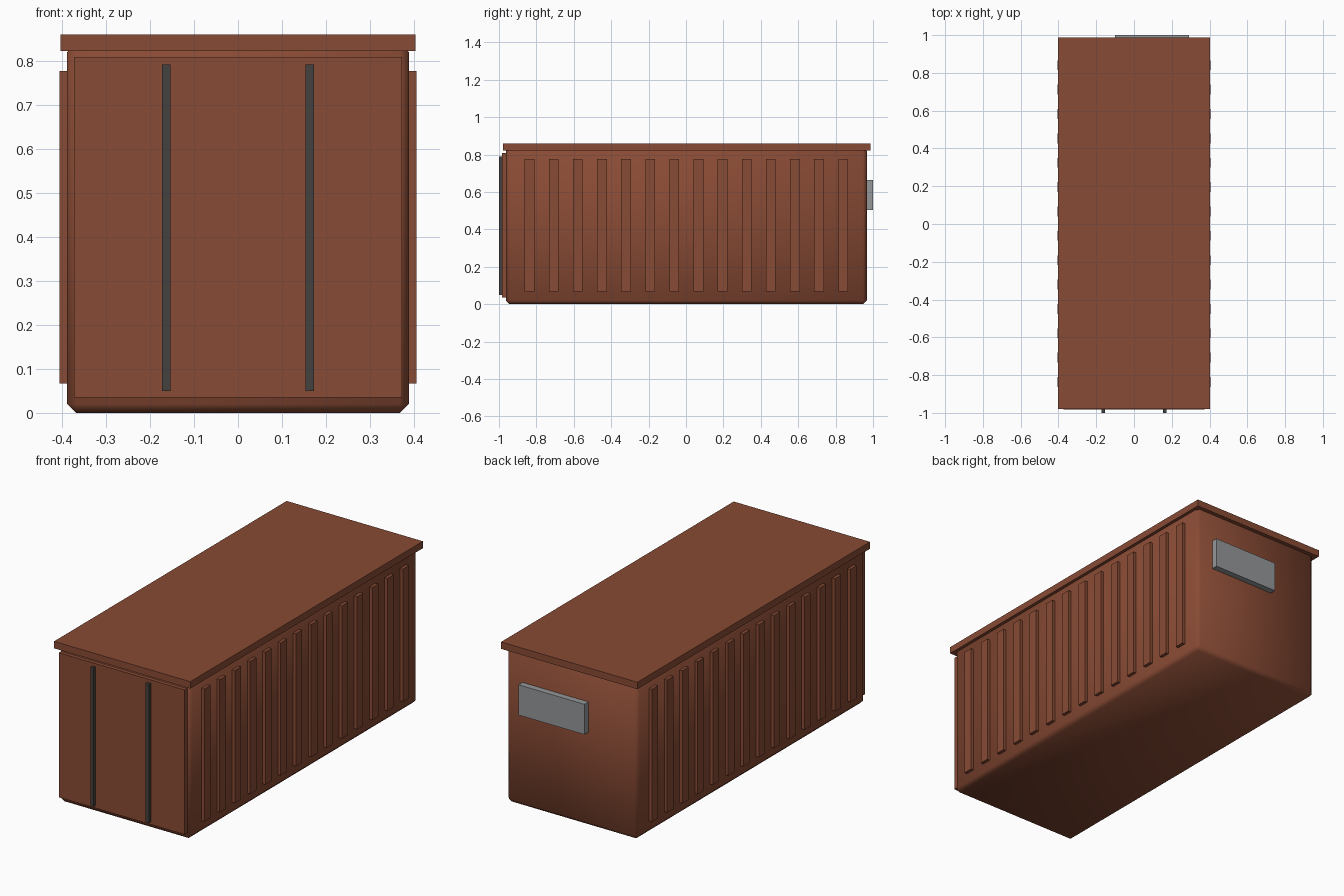
import bpy, bmesh

if "Cube" in bpy.data.objects:
    bpy.data.objects.remove(bpy.data.objects["Cube"])


def material(name, rgb):
    m = bpy.data.materials.new(name)
    m.diffuse_color = (*rgb, 1)
    m.use_nodes = True
    m.node_tree.nodes["Principled BSDF"].inputs["Base Color"].default_value = m.diffuse_color
    return m


rust = material("rust_paint", (0.25, 0.07, 0.035))
dark = material("dark_steel", (0.06, 0.055, 0.05))
grey = material("grey_metal", (0.30, 0.31, 0.32))


def box(name, x, y, z, mat):
    """Box from (min, max) ranges on each axis."""
    bm = bmesh.new()
    bmesh.ops.create_cube(bm, size=1)
    for v in bm.verts:
        v.co = [r[0] if c < 0 else r[1] for c, r in zip(v.co, (x, y, z))]
    me = bpy.data.meshes.new(name)
    bm.to_mesh(me)
    bm.free()
    me.materials.append(mat)
    ob = bpy.data.objects.new(name, me)
    bpy.context.collection.objects.link(ob)
    return ob


# Main body with softly shaded chamfered edges
body = box("container_body", (-0.388, 0.388), (-0.963, 0.967), (0, 0.84), rust)
bevel = body.modifiers.new("chamfer", 'BEVEL')
bevel.width = 0.02
bevel.segments = 1
for p in body.data.polygons:
    p.use_smooth = True

# Overhanging roof slab
box("roof", (-0.403, 0.403), (-0.979, 0.987), (0.822, 0.859), rust)

# Front door panel and its two locking bars
box("door_panel", (-0.372, 0.372), (-0.983, -0.95), (0.035, 0.808), rust)
for name, x in (("left", -0.163), ("right", 0.163)):
    box(name + "_locking_bar", (x - 0.0095, x + 0.0095), (-1.0, -0.975), (0.05, 0.791), dark)

# Vertical corrugation ribs along both sides
for side, s in (("left", -1), ("right", 1)):
    for i in range(14):
        y = 0.002 + (i - 6.5) * 0.129
        xs = sorted((s * 0.375, s * 0.405))
        box(f"{side}_rib_{i + 1}", xs, (y - 0.026, y + 0.026), (0.067, 0.776), rust)

# Offset plate on the back wall
box("back_plate", (-0.10, 0.29), (0.955, 1.0), (0.503, 0.665), grey)
